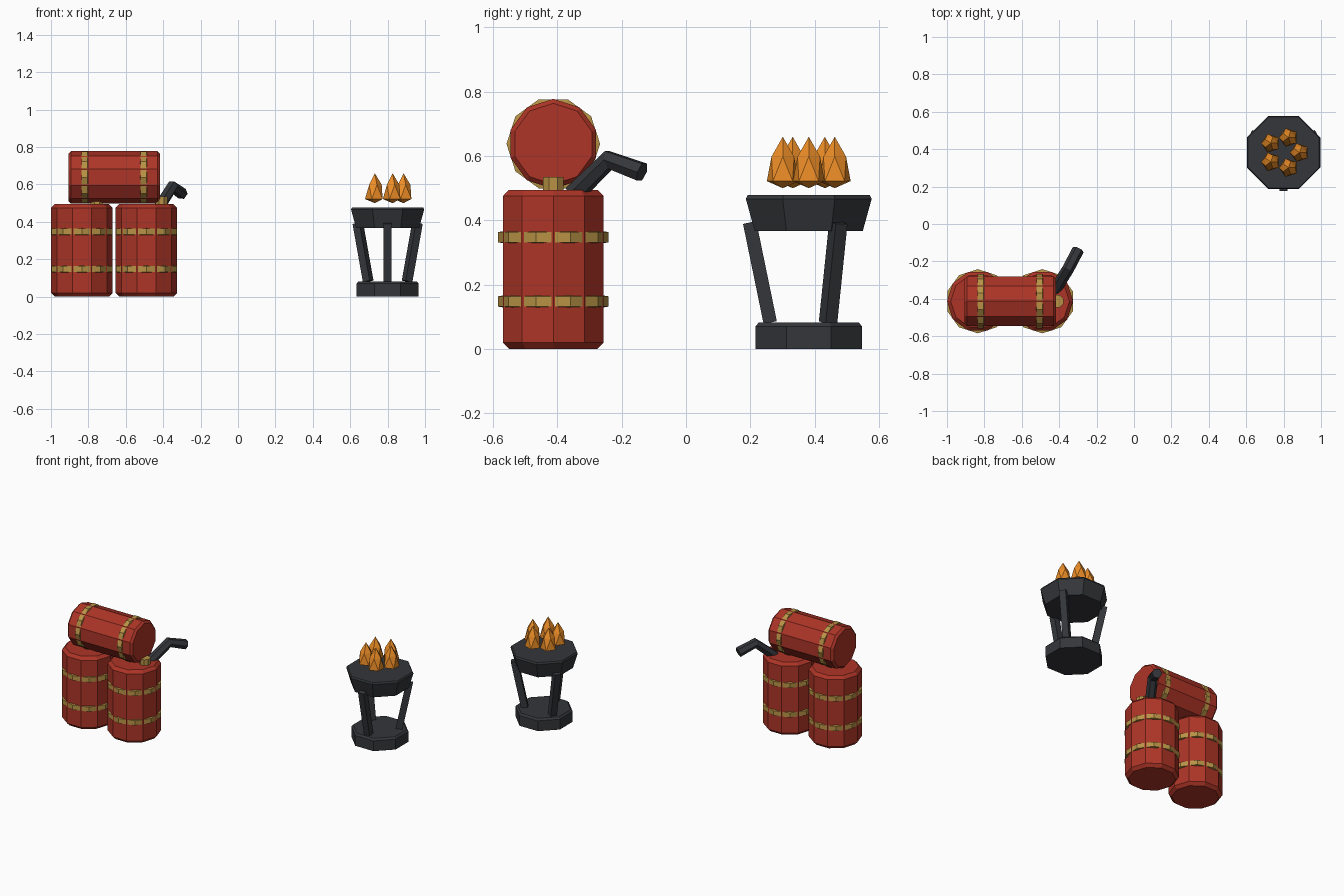
import bpy, bmesh
from math import pi, cos, sin
from mathutils import Vector, Matrix

if "Cube" in bpy.data.objects:
    bpy.data.objects.remove(bpy.data.objects["Cube"])


def material(name, rgb):
    m = bpy.data.materials.new(name)
    m.diffuse_color = (*rgb, 1)
    m.use_nodes = True
    m.node_tree.nodes["Principled BSDF"].inputs["Base Color"].default_value = m.diffuse_color
    return m


RED = material("red_paint", (0.42, 0.035, 0.02))
GOLD = material("brass", (0.48, 0.29, 0.06))
IRON = material("dark_iron", (0.035, 0.037, 0.042))
FLAME = material("flame_orange", (0.85, 0.27, 0.02))


def finish(name, bm, mat, matrix):
    bmesh.ops.recalc_face_normals(bm, faces=bm.faces)
    me = bpy.data.meshes.new(name)
    bm.to_mesh(me)
    bm.free()
    me.materials.append(mat)
    ob = bpy.data.objects.new(name, me)
    ob.matrix_world = matrix
    bpy.context.collection.objects.link(ob)


def lathe(name, profile, sides, mat, matrix, phase=0.0, ring=False):
    """Spin (radius, z) points; caps the ends, or closes the loop for a ring."""
    bm = bmesh.new()
    loops = [[bm.verts.new((r * cos(phase + 2 * pi * i / sides),
                            r * sin(phase + 2 * pi * i / sides), z))
              for i in range(sides)] for r, z in profile]
    pairs = list(zip(loops, loops[1:]))
    if ring:
        pairs.append((loops[-1], loops[0]))
    else:
        bm.faces.new(loops[0])
        bm.faces.new(loops[-1])
    for a, b in pairs:
        for i in range(sides):
            j = (i + 1) % sides
            bm.faces.new((a[i], a[j], b[j], b[i]))
    finish(name, bm, mat, matrix)


def barrel(name, radius, length, bevel, band_gap, matrix):
    h = length / 2
    lathe(name, [(radius - bevel, -h), (radius, bevel - h),
                 (radius, h - bevel), (radius - bevel, h)], 10, RED, matrix)
    for side, s in (("lower", -1), ("upper", 1)):
        z = s * band_gap / 2
        lathe(f"{name}_{side}_band",
              [(radius * 0.93, z - 0.019), (radius * 1.04, z - 0.016),
               (radius * 1.04, z + 0.016), (radius * 0.93, z + 0.019)],
              10, GOLD, matrix, phase=pi / 10, ring=True)


# Powder barrels: two upright with plugs, one lying across them
for side, x in (("left", -0.835), ("right", -0.49)):
    barrel(f"{side}_barrel", 0.165, 0.495, 0.02, 0.2,
           Matrix.Translation((x, -0.413, 0.2475)))
    lathe(f"{side}_barrel_plug", [(0.035, 0.48), (0.035, 0.535)], 8, GOLD,
          Matrix.Translation((x + 0.08, -0.413, 0)), phase=pi / 8)
barrel("lying_barrel", 0.14, 0.49, 0.014, 0.315,
       Matrix.Translation((-0.662, -0.413, 0.638)) @ Matrix.Rotation(pi / 2, 4, 'Y'))

# Bent fuse
path = [Vector(p) for p in ((-0.42, -0.35, 0.48), (-0.352, -0.24, 0.588), (-0.298, -0.137, 0.55))]
d0, d1 = (path[1] - path[0]).normalized(), (path[2] - path[1]).normalized()
side = Vector((0.86, -0.51, 0))
bm = bmesh.new()
rings = []
for p, d in zip(path, (d0, (d0 + d1).normalized(), d1)):
    u = (side - d * side.dot(d)).normalized()
    v = d.cross(u)
    rings.append([bm.verts.new(p + 0.032 * (u * cos(i * pi / 3) + v * sin(i * pi / 3)))
                  for i in range(6)])
bm.faces.new(rings[0])
bm.faces.new(rings[-1])
for a, b in zip(rings, rings[1:]):
    for i in range(6):
        bm.faces.new((a[i], a[(i + 1) % 6], b[(i + 1) % 6], b[i]))
finish("fuse", bm, IRON, Matrix())

# Brazier base and bowl
C = Matrix.Translation((0.8, 0.382, 0))
lathe("brazier_base", [(0.18, 0), (0.18, 0.07), (0.168, 0.082)], 8, IRON, C, pi / 8)
lathe("brazier_bowl", [(0.182, 0.367), (0.212, 0.467), (0.206, 0.478)], 8, IRON, C, pi / 8)

# Three splayed legs
for k in range(3):
    turn = Matrix.Rotation(-pi / 2 + k * 2 * pi / 3, 4, 'Z')
    a, b = Vector((0.12, 0, 0.082)), Vector((0.184, 0, 0.393))
    bm = bmesh.new()
    bmesh.ops.create_cube(bm, size=1)
    bmesh.ops.scale(bm, vec=(0.042, 0.042, (b - a).length), verts=bm.verts)
    tilt = Vector((0, 0, 1)).rotation_difference(b - a).to_matrix().to_4x4()
    finish(f"brazier_leg_{k + 1}", bm, IRON, C @ turn @ Matrix.Translation((a + b) / 2) @ tilt)

# Five flames: icosahedra stretched to a tip
for k in range(5):
    ang = k * 2 * pi / 5
    bm = bmesh.new()
    bmesh.ops.create_icosphere(bm, subdivisions=1, radius=1)
    for v in bm.verts:
        r, z = ((0, 0.5), (0.052, 0.522), (0.037, 0.598), (0, 0.66))[
            0 if v.co.z < -0.9 else 1 if v.co.z < 0 else 2 if v.co.z < 0.9 else 3]
        flat = Vector((v.co.x, v.co.y, 0))
        flat = flat.normalized() * r if r else Vector()
        v.co = flat + Vector((0, 0, z))
    finish(f"flame_{k + 1}", bm, FLAME,
           C @ Matrix.Translation((0.085 * cos(ang), 0.085 * sin(ang), 0)) @ Matrix.Rotation(ang, 4, 'Z'))
